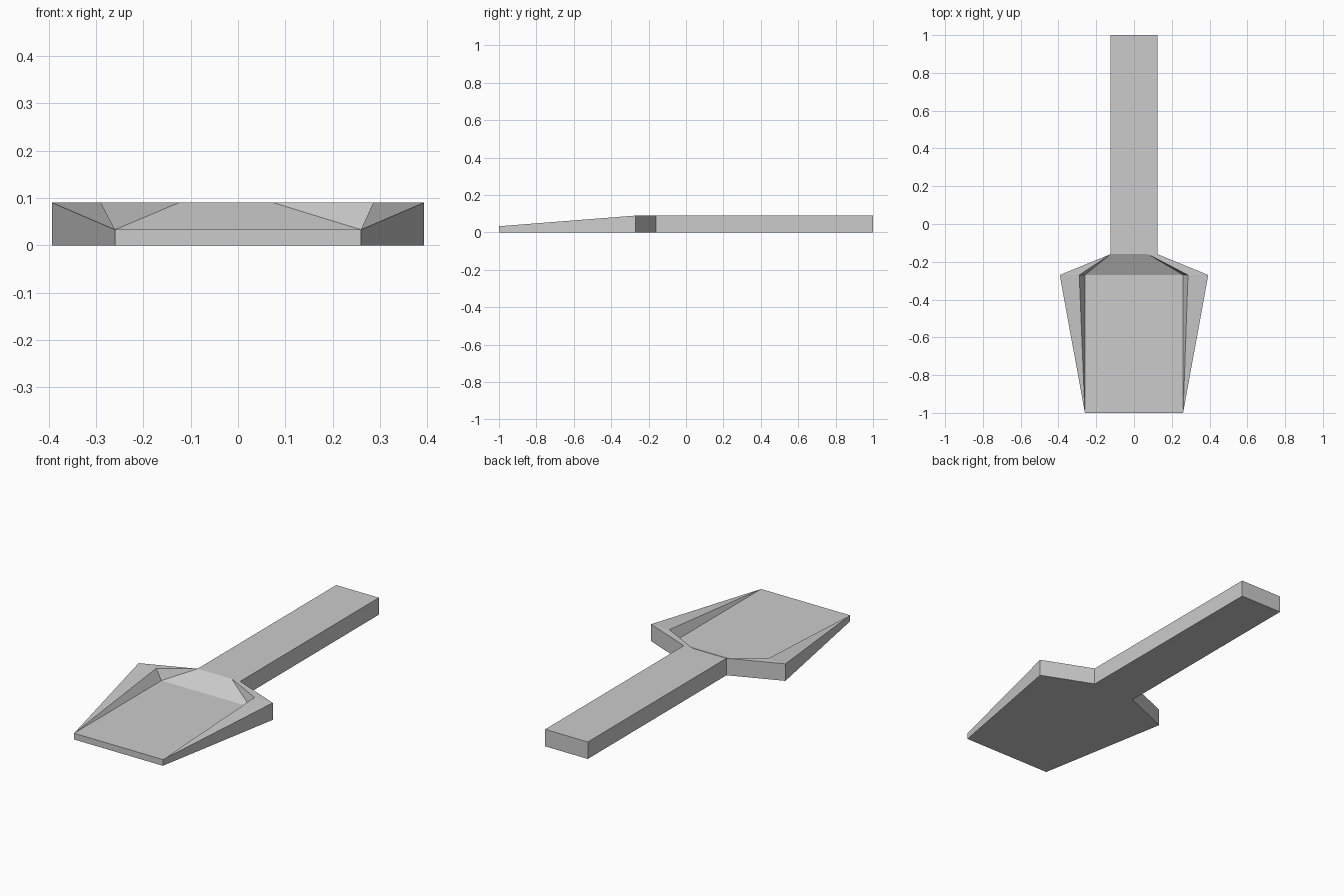
import bpy

if "Cube" in bpy.data.objects:
    bpy.data.objects.remove(bpy.data.objects["Cube"], do_unlink=True)

grey = bpy.data.materials.new("plain grey")
grey.use_nodes = True
colour = (0.6, 0.6, 0.6, 1)
grey.diffuse_color = colour
grey.node_tree.nodes["Principled BSDF"].inputs["Base Color"].default_value = colour

# Main dimensions
HIGH, LOW = 0.09, 0.033
FRONT, SHOULDER, NECK, END = -1, -0.27, -0.16, 1
TIP_X, WIDE_X, SHAFT_X = 0.26, 0.393, 0.125


def build(name, points, faces):
    """Make a flat-shaded mesh from named points and faces listing those names."""
    keys = list(points)
    mesh = bpy.data.meshes.new(name)
    mesh.from_pydata(list(points.values()), [],
                     [[keys.index(k) for k in f.split()] for f in faces])
    mesh.materials.append(grey)
    obj = bpy.data.objects.new(name, mesh)
    bpy.context.collection.objects.link(obj)
    return obj


# Blade points, named by side: l is -x, r is +x
blade = {}
for side, s, lip, rim in (("l", -1, SHAFT_X, 0.29), ("r", 1, 0.075, 0.286)):
    blade.update({
        side + "_tip": (s * TIP_X, FRONT, LOW),
        side + "_tip_base": (s * TIP_X, FRONT, 0),
        side + "_wide": (s * WIDE_X, SHOULDER, HIGH),
        side + "_wide_base": (s * WIDE_X, SHOULDER, 0),
        side + "_neck": (s * SHAFT_X, NECK, HIGH),
        side + "_neck_base": (s * SHAFT_X, NECK, 0),
        side + "_rim": (s * rim, SHOULDER, HIGH),
        side + "_floor": (s * TIP_X, SHOULDER, LOW),
        side + "_lip": (s * lip, NECK, HIGH),
    })

# Scoop floor, back ramp, front edge and underside
blade_faces = [
    "l_tip r_tip r_floor l_floor",
    "l_floor r_floor r_lip l_lip",
    "l_tip_base r_tip_base r_tip l_tip",
    "l_tip_base l_wide_base l_neck_base r_neck_base r_wide_base r_tip_base",
]
# Outer walls, raised rim and inner walls on each side
side_faces = [
    "?_tip_base ?_wide_base ?_wide ?_tip",
    "?_wide_base ?_neck_base ?_neck ?_wide",
    "?_tip ?_wide ?_rim",
    "?_tip ?_rim ?_floor",
    "?_floor ?_rim ?_lip",
]
for face in side_faces:
    right = face.replace("?", "r")
    left = " ".join(reversed(face.replace("?", "l").split()))
    blade_faces += [right, left]
blade_faces += ["r_wide r_neck r_lip r_rim", "l_rim l_neck l_wide"]
# The left lip meets the neck corner, so its ramp wall ends there
blade_faces = [f.replace("l_lip", "l_neck") for f in blade_faces]
del blade["l_lip"]
build("shovel_blade", blade, blade_faces)

# Shaft: a straight bar, open where it joins the blade
shaft = {}
for side, s in (("l", -1), ("r", 1)):
    for place, y in (("neck", NECK), ("end", END)):
        shaft[f"{side}_{place}"] = (s * SHAFT_X, y, HIGH)
        shaft[f"{side}_{place}_base"] = (s * SHAFT_X, y, 0)
build("shaft", shaft, [
    "l_neck r_neck r_end l_end",
    "l_end_base r_end_base r_neck_base l_neck_base",
    "r_neck_base r_end_base r_end r_neck",
    "l_neck l_end l_end_base l_neck_base",
    "r_end_base l_end_base l_end r_end",
])
